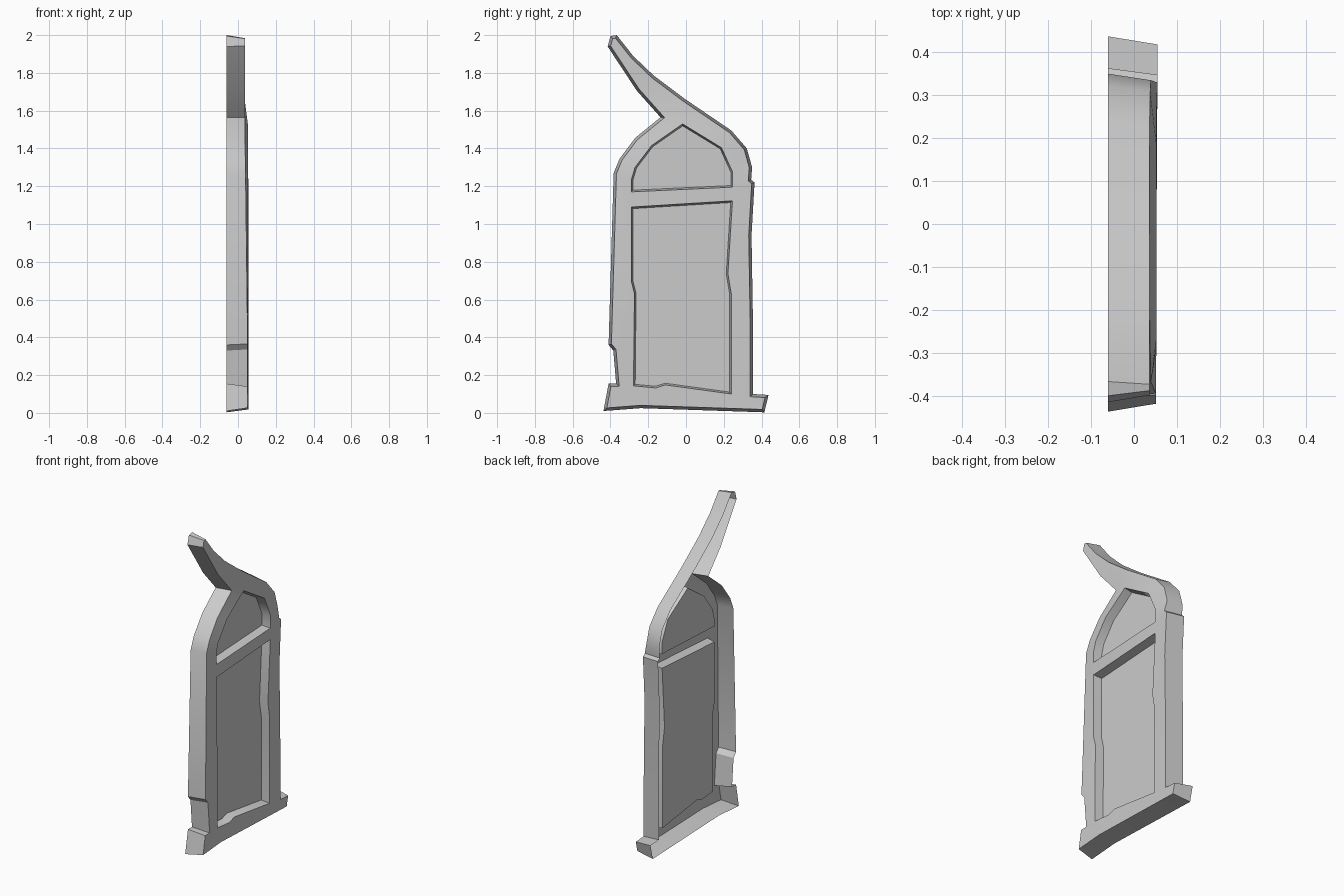
import bpy
import bmesh
from mathutils import Vector

cube = bpy.data.objects.get("Cube")
if cube:
    bpy.data.objects.remove(cube, do_unlink=True)

BACK, RIM, FLOOR = -0.06, 0.052, 0.0

# Profiles as (y, z) points, counter-clockwise
OUTLINE = [
    (-.437, .01), (-.24, .025), (.415, .003), (.437, .095), (.355, .1),      # base
    (.355, .45), (.347, .94), (.363, 1.22), (.345, 1.235),                   # rear pillar
    (.35, 1.3), (.322, 1.4), (.24, 1.495), (-.01, 1.665),                    # rear arch
    (-.17, 1.785), (-.28, 1.89), (-.367, 2), (-.4, 1.995), (-.415, 1.94),    # horn
    (-.26, 1.705), (-.135, 1.565),
    (-.268, 1.457), (-.352, 1.345), (-.383, 1.27),                           # front arch
    (-.41, .36), (-.385, .33), (-.37, .155), (-.41, .155),                   # front pillar
]
ARCH = [
    (-.018, 1.53), (-.183, 1.415), (-.27, 1.3), (-.289, 1.235),
    (-.289, 1.17), (.246, 1.195), (.246, 1.277), (.188, 1.404),
]
DOOR = [
    (.246, 1.123), (-.289, 1.09), (-.289, .694), (-.273, .63), (-.278, .143),
    (-.16, .132), (-.11, .148), (.24, .1), (.24, .63), (.222, .737),
]


def inset(points, amount):
    """Move each point inward along its mitre."""
    pts = [Vector(p) for p in points]
    result = []
    for i, p in enumerate(pts):
        before = (p - pts[i - 1]).normalized()
        after = (pts[(i + 1) % len(pts)] - p).normalized()
        n1 = Vector((-before.y, before.x))
        n2 = Vector((-after.y, after.x))
        result.append(p + (n1 + n2) * amount / max(1 + n1.dot(n2), 0.4))
    return result


def front_depth(y, z):
    """The arch and horn are thinner than the pillars and base."""
    if y > 0 and z < 1.23:
        return 0.055
    blend = min(max((z - 0.6) / 0.9, 0), 1)
    return 0.051 - 0.015 * blend


def ring(bm, points, depth):
    return [bm.verts.new((depth(y, z) if callable(depth) else depth, y, z))
            for y, z in points]


def sleeve(bm, first, second):
    """Join two rings with a wall of quads."""
    count = len(first)
    for i in range(count):
        j = (i + 1) % count
        bm.faces.new((first[i], first[j], second[j], second[i]))


def loop_edges(bm, verts):
    edges = []
    for i, v in enumerate(verts):
        other = verts[i - 1]
        edges.append(bm.edges.get((v, other)) or bm.edges.new((v, other)))
    return edges


def finish(bm, name, material):
    mesh = bpy.data.meshes.new(name)
    bm.to_mesh(mesh)
    bm.free()
    mesh.materials.append(material)
    mesh.shade_smooth()
    mesh.set_sharp_from_angle(angle=0.6)
    obj = bpy.data.objects.new(name, mesh)
    bpy.context.scene.collection.objects.link(obj)
    return obj


grey = bpy.data.materials.new("plain grey")
grey.use_nodes = True
grey.diffuse_color = (0.6, 0.6, 0.6, 1)
for node in grey.node_tree.nodes:
    if node.type == 'BSDF_PRINCIPLED':
        node.inputs["Base Color"].default_value = grey.diffuse_color

# Open-backed frame: tapered outer wall and a front face with two openings
bm = bmesh.new()
back = ring(bm, OUTLINE, BACK)
front = ring(bm, inset(OUTLINE, 0.015), front_depth)
sleeve(bm, back, front)
rims = loop_edges(bm, front)
for opening in (ARCH, DOOR):
    rims += loop_edges(bm, ring(bm, opening, RIM))
filled = bmesh.ops.triangle_fill(bm, edges=rims, use_beauty=True, normal=(1, 0, 0))
bm.normal_update()
for item in filled["geom"]:
    if isinstance(item, bmesh.types.BMFace) and item.normal.x < 0:
        item.normal_flip()
finish(bm, "frame", grey)

# Recessed panels set into the openings
for name, opening in (("arch_panel", ARCH), ("lower_panel", DOOR)):
    bm = bmesh.new()
    rim = ring(bm, opening, RIM)
    floor = ring(bm, inset(opening, 0.009), FLOOR)
    sleeve(bm, rim, floor)
    bm.faces.new(floor)
    finish(bm, name, grey)
